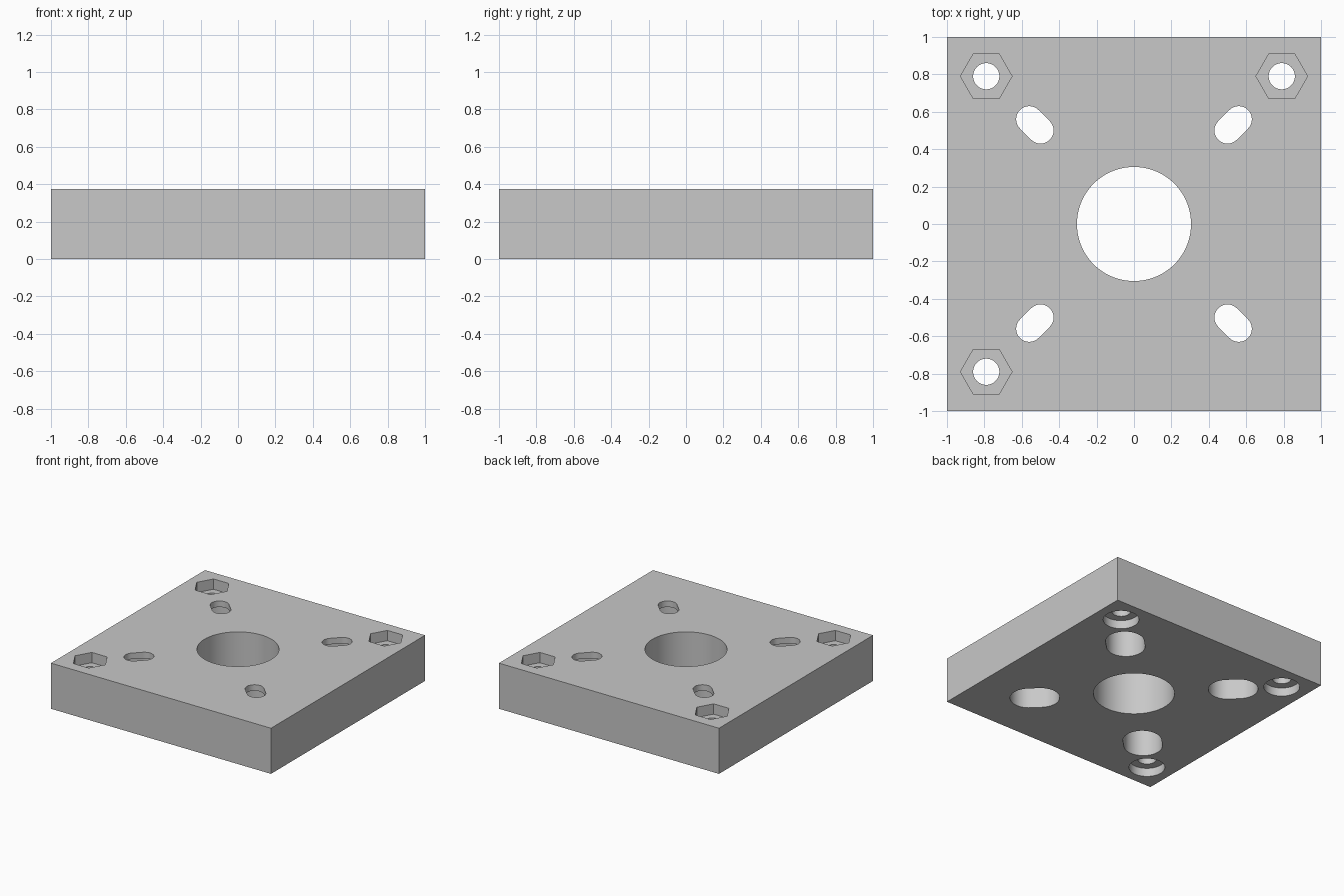
import bpy, bmesh
from math import cos, sin, pi
from mathutils import Vector

cube = bpy.data.objects.get("Cube")
if cube:
    bpy.data.objects.remove(cube, do_unlink=True)

HEIGHT = 0.375
OVER = 0.1            # how far cutters stick out of the plate
LIP = 0.05            # thin lip above each wide slot
NUT_DEPTH = 0.085
BORE_DEPTH = 0.07

grey = bpy.data.materials.new("plate_grey")
grey.use_nodes = True
colour = (0.58, 0.58, 0.58, 1)
grey.diffuse_color = colour
grey.node_tree.nodes["Principled BSDF"].inputs["Base Color"].default_value = colour


def prism(name, outline, z0, z1):
    """Extrude a counter-clockwise outline from z0 to z1."""
    bm = bmesh.new()
    base = bm.faces.new([bm.verts.new((p.x, p.y, z0)) for p in outline])
    top = bmesh.ops.extrude_face_region(bm, geom=[base])["geom"]
    verts = [v for v in top if isinstance(v, bmesh.types.BMVert)]
    bmesh.ops.translate(bm, verts=verts, vec=(0, 0, z1 - z0))
    bmesh.ops.recalc_face_normals(bm, faces=bm.faces)
    mesh = bpy.data.meshes.new(name)
    bm.to_mesh(mesh)
    bm.free()
    mesh.materials.append(grey)
    obj = bpy.data.objects.new(name, mesh)
    bpy.context.collection.objects.link(obj)
    return obj


def circle(x, y, r, sides=64):
    return [Vector((x + r * cos(2 * pi * i / sides), y + r * sin(2 * pi * i / sides)))
            for i in range(sides)]


def slot(sx, sy, r, steps=24):
    """Rounded slot pointing away from the centre, in the given quadrant."""
    out = Vector((sx, sy)).normalized()
    side = Vector((-out.y, out.x))
    points = []
    for k, radial in enumerate((0.56, 0.5)):
        centre = Vector((sx, sy)) * radial
        for i in range(steps + 1):
            a = -pi / 2 + pi * k + pi * i / steps
            points.append(centre + r * (cos(a) * out + sin(a) * side))
    return points


# Square plate
plate = prism("mounting_plate", [Vector(p) for p in ((-1, -1), (1, -1), (1, 1), (-1, 1))],
              0, HEIGHT)

# Central opening
cutters = [prism("centre_cutter", circle(0, 0, 0.305, 96), -OVER, HEIGHT + OVER)]

# Four diagonal slots, widened from below
for sx in (-1, 1):
    for sy in (-1, 1):
        cutters.append(prism("slot_cutter", slot(sx, sy, 0.07), -OVER, HEIGHT + OVER))
        cutters.append(prism("wide_slot_cutter", slot(sx, sy, 0.145), -OVER, HEIGHT - LIP))

# Three corner bolt holes with nut pockets above and round bores below
for sx, sy in ((-1, 1), (1, 1), (-1, -1)):
    x, y = sx * 0.79, sy * 0.79
    cutters.append(prism("bolt_cutter", circle(x, y, 0.07, 48), -OVER, HEIGHT + OVER))
    cutters.append(prism("nut_cutter", circle(x, y, 0.138, 6), HEIGHT - NUT_DEPTH, HEIGHT + OVER))
    cutters.append(prism("bore_cutter", circle(x, y, 0.135), -OVER, BORE_DEPTH))

# Cut everything out of the plate
bpy.ops.object.select_all(action="DESELECT")
bpy.context.view_layer.objects.active = plate
plate.select_set(True)
for cutter in cutters:
    cutter.hide_render = True
    mod = plate.modifiers.new("cut", "BOOLEAN")
    mod.operation = "DIFFERENCE"
    mod.solver = "EXACT"
    mod.object = cutter
    bpy.ops.object.modifier_apply(modifier=mod.name)
    bpy.data.objects.remove(cutter, do_unlink=True)

bpy.ops.object.shade_smooth_by_angle()
